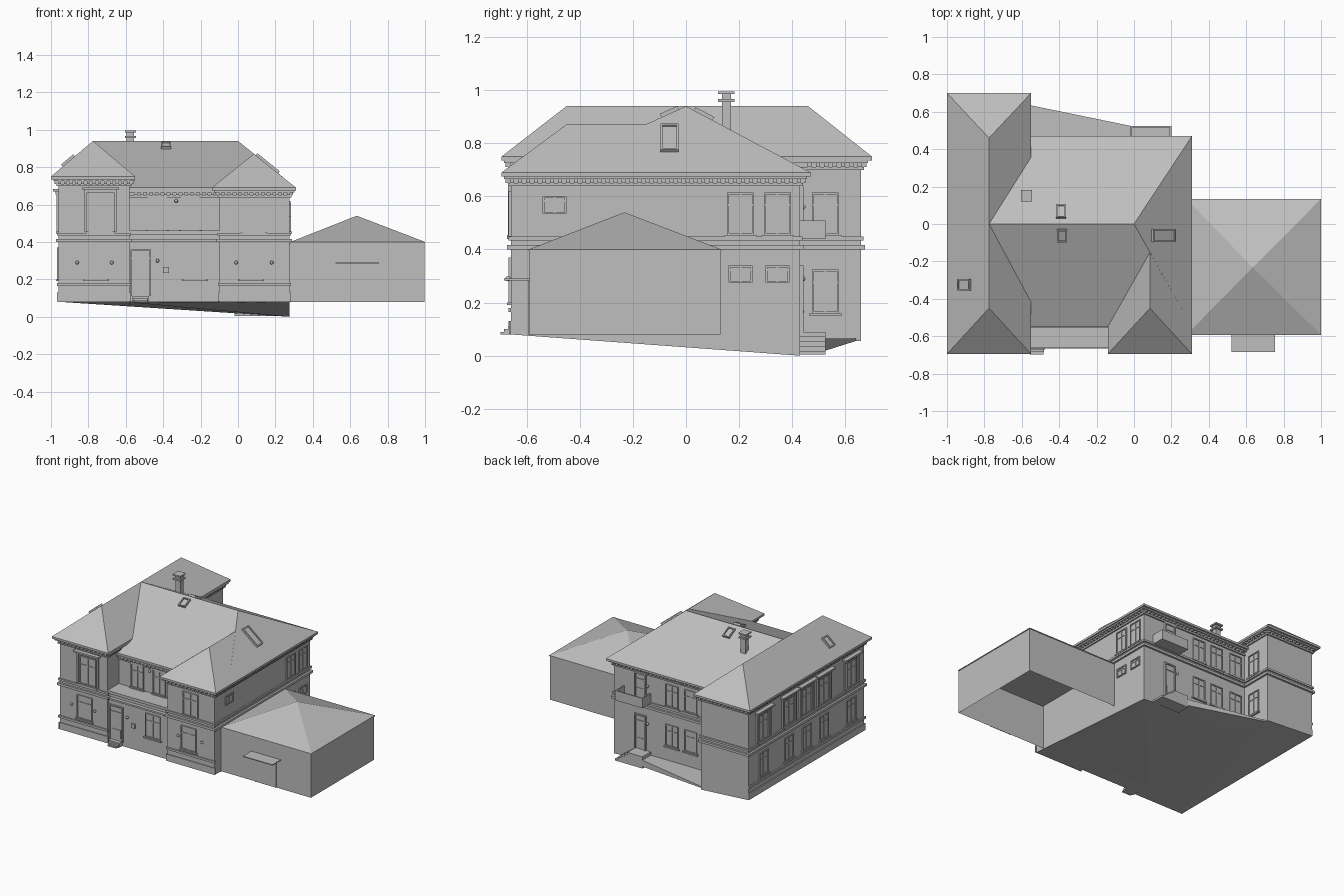
import bpy, bmesh
from mathutils import Vector, Matrix

cube = bpy.data.objects.get("Cube")
if cube:
    bpy.data.objects.remove(cube, do_unlink=True)

mat = bpy.data.materials.new("stone_grey")
mat.use_nodes = True
GREY = (0.52, 0.52, 0.52, 1)
mat.diffuse_color = GREY
mat.node_tree.nodes["Principled BSDF"].inputs["Base Color"].default_value = GREY


def finish(name, bm):
    bmesh.ops.recalc_face_normals(bm, faces=bm.faces)
    me = bpy.data.meshes.new(name)
    bm.to_mesh(me)
    bm.free()
    me.materials.append(mat)
    ob = bpy.data.objects.new(name, me)
    bpy.context.collection.objects.link(ob)
    return ob


def add_box(bm, a, b):
    a, b = Vector(a), Vector(b)
    size = [abs(q) for q in b - a]
    m = Matrix.Translation((a + b) / 2) @ Matrix.Diagonal((*size, 1))
    return bmesh.ops.create_cube(bm, size=1, matrix=m)


def boxes(name, pairs):
    bm = bmesh.new()
    for a, b in pairs:
        add_box(bm, a, b)
    return finish(name, bm)


def hull(name, pts):
    bm = bmesh.new()
    for p in pts:
        bm.verts.new(p)
    bmesh.ops.convex_hull(bm, input=bm.verts)
    bmesh.ops.dissolve_limit(bm, angle_limit=0.01, verts=bm.verts, edges=bm.edges)
    return finish(name, bm)


def rect(x0, x1, y0, y1, z):
    return [(x0, y0, z), (x1, y0, z), (x1, y1, z), (x0, y1, z)]


def ground(x, y):
    # sloping ground: level at the front, falling to the back corner
    t = min(max((y + 0.66) / 1.09, 0), 1)
    return 0.08 - 0.08 * t * (x + 0.96) / 1.235


def body(name, x0, x1, y0, y1, top):
    low = [(x, y, ground(x, y)) for x, y, _ in rect(x0, x1, y0, y1, 0)]
    return hull(name, low + rect(x0, x1, y0, y1, top))


def roof(name, x0, x1, y0, y1, eave, ridge, thick=0.015):
    return hull(name, rect(x0, x1, y0, y1, eave) + rect(x0, x1, y0, y1, eave - thick) + ridge)


def on_wall(side, plane, u, d, z):
    # point on a wall: u along it, d outwards from it
    return {"front": (u, plane - d, z), "back": (u, plane + d, z),
            "left": (plane + d, u, z), "right": (plane - d, u, z)}[side]


def wall_boxes(name, side, plane, parts):
    return boxes(name, [(on_wall(side, plane, u0, d0, z0), on_wall(side, plane, u1, d1, z1))
                        for u0, u1, d0, d1, z0, z1 in parts])


def window(name, side, plane, u, z0, z1, w=0.1, hood=False, sill=True):
    a, b, t = u - w / 2, u + w / 2, 0.007
    zt = z0 + (z1 - z0) * 0.68
    parts = [(a, a + t, 0, 0.008, z0, z1), (b - t, b, 0, 0.008, z0, z1),
             (a, b, 0, 0.008, z0, z0 + t), (a, b, 0, 0.008, z1 - t, z1),
             (u - t / 2, u + t / 2, 0, 0.006, z0, z1), (a, b, 0, 0.006, zt, zt + t),
             (a, b, 0, 0.002, z0, z1)]
    if sill:
        parts.append((a - 0.01, b + 0.01, 0, 0.014, z0 - 0.01, z0))
    if hood:
        parts += [(a - 0.035, b + 0.035, 0, 0.03, z1 + 0.025, z1 + 0.037),
                  (a - 0.02, b + 0.02, 0, 0.015, z1 + 0.01, z1 + 0.025),
                  (a - 0.022, a - 0.008, 0, 0.01, z0, z1 + 0.01),
                  (b + 0.008, b + 0.022, 0, 0.01, z0, z1 + 0.01)]
    wall_boxes(name, side, plane, parts)


def door(name, side, plane, u, z0, z1, w=0.09):
    a, b, t = u - w / 2, u + w / 2, 0.009
    wall_boxes(name, side, plane, [
        (a, a + t, 0, 0.012, z0, z1), (b - t, b, 0, 0.012, z0, z1), (a, b, 0, 0.012, z1 - t, z1),
        (a, b, 0, 0.003, z0, z1), (a, b, 0, 0.008, z1 - 0.05, z1 - 0.043),
        (a + 0.02, b - 0.02, 0, 0.006, z0 + 0.02, z0 + 0.08)])


def dentils(name, side, plane, u0, u1, z):
    n = int((u1 - u0) / 0.03)
    step = (u1 - u0) / n
    wall_boxes(name, side, plane, [(u0 + step * (i + 0.25), u0 + step * (i + 0.75), 0, 0.02, z, z + 0.014)
                                   for i in range(n)])


# Walls
body("left_wing_walls", -0.96, -0.58, -0.66, 0.66, 0.74)
body("main_walls", -0.58, 0.275, -0.53, 0.43, 0.68)
body("right_wing_walls", -0.1, 0.275, -0.66, -0.53, 0.68)
body("entrance_walls", -0.58, -0.1, -0.64, -0.53, 0.44)
boxes("front_terrace", [((-0.58, -0.665, 0.4), (-0.1, -0.53, 0.412)),
                        ((-0.58, -0.66, 0.44), (-0.1, -0.53, 0.46))])

# Roofs
roof("left_wing_roof", -1, -0.55, -0.695, 0.7, 0.75, [(-0.775, -0.45, 0.94), (-0.775, 0.46, 0.94)])
roof("main_roof", -0.775, 0.31, -0.55, 0.47, 0.69, [(-0.775, 0, 0.94), (0, 0, 0.94)])
roof("right_wing_roof", -0.14, 0.31, -0.695, -0.1, 0.69, [(0.085, -0.45, 0.871), (0.085, -0.1, 0.871)])

# Bands that run round each block: string courses and the cornice under the eaves
blocks = {"left_wing": (-0.96, -0.58, -0.66, 0.66, 0.735),
          "main": (-0.58, 0.275, -0.53, 0.43, 0.675),
          "right_wing": (-0.1, 0.275, -0.66, -0.5, 0.675)}
for key, (x0, x1, y0, y1, top) in blocks.items():
    bands = [(0.4, 0.417, 0.014), (0.434, 0.448, 0.009), (top - 0.01, top, 0.026), (top - 0.036, top - 0.024, 0.01)]
    boxes(key + "_bands", [((x0 - d, y0 - d, a), (x1 + d, y1 + d, b)) for a, b, d in bands])
for side, plane, u0, u1, z in [
        ("front", -0.66, -0.97, -0.57, 0.711), ("back", 0.66, -0.97, -0.57, 0.711),
        ("right", -0.96, -0.67, 0.67, 0.711), ("left", -0.58, 0.45, 0.67, 0.711),
        ("left", -0.58, -0.67, -0.53, 0.711), ("front", -0.53, -0.56, -0.12, 0.651),
        ("front", -0.66, -0.11, 0.285, 0.651), ("left", 0.275, -0.67, 0.44, 0.651),
        ("right", -0.1, -0.67, -0.54, 0.651), ("back", 0.43, -0.56, 0.285, 0.651)]:
    dentils(side + "_dentils", side, plane, u0, u1, z)

# Plinth mouldings
for side, plane, u0, u1 in [("front", -0.66, -0.968, -0.572), ("front", -0.66, -0.108, 0.283),
                            ("right", -0.96, -0.668, 0.66)]:
    wall_boxes("plinth", side, plane, [(u0, u1, 0, 0.009, 0.165, 0.18), (u0, u1, 0, 0.006, 0.082, 0.13)])

# Front windows and doors
for u in (-0.76, 0.07, -0.23):
    window("front_lower_window", "front", -0.64 if u == -0.23 else -0.66, u, 0.2, 0.37, 0.12)
window("front_left_upper_window", "front", -0.66, -0.735, 0.455, 0.655, 0.13, hood=True)
window("front_right_upper_window", "front", -0.66, 0.085, 0.45, 0.62, 0.12)
for u in (-0.43, -0.255):
    window("terrace_window", "front", -0.53, u, 0.465, 0.64)
door("front_door", "front", -0.64, -0.52, 0.11, 0.36, 0.11)
boxes("letter_box", [((-0.4, -0.65, 0.235), (-0.37, -0.64, 0.265))])
boxes("front_steps", [((-0.565, -0.67, 0.08), (-0.475, -0.64, 0.11)),
                      ((-0.56, -0.685, 0.08), (-0.48, -0.67, 0.1)),
                      ((-0.555, -0.698, 0.08), (-0.485, -0.685, 0.09))])

# Side windows
for u in (0.205, 0.345):
    window("side_upper_window", "left", 0.275, u, 0.455, 0.615)
    window("side_lower_window", "left", 0.275, u, 0.275, 0.34, 0.09, sill=False)
window("side_small_window", "left", 0.275, -0.495, 0.535, 0.6, 0.09, sill=False)
window("wing_inner_upper_window", "left", -0.58, 0.525, 0.455, 0.615)
window("wing_inner_lower_window", "left", -0.58, 0.525, 0.16, 0.325)
for u in (0.49, 0.2, 0, -0.2, -0.51):
    window("wing_outer_upper_window", "right", -0.96, u, 0.455, 0.645, 0.12, hood=True)
    window("wing_outer_lower_window", "right", -0.96, u, 0.2, 0.37)

# Back windows, doors, balcony, path and steps
for u in (-0.5, -0.34, -0.19):
    window("back_upper_window", "back", 0.43, u, 0.455, 0.615)
    window("back_lower_window", "back", 0.43, u, 0.17, 0.325)
door("back_door", "back", 0.43, 0.06, 0.09, 0.34)
door("balcony_door", "back", 0.43, 0.06, 0.45, 0.64)
boxes("back_balcony", [((-0.02, 0.43, 0.44), (0.2, 0.525, 0.455)),
                       ((-0.02, 0.515, 0.455), (0.2, 0.525, 0.51)),
                       ((-0.02, 0.43, 0.455), (-0.01, 0.515, 0.51)),
                       ((0.19, 0.43, 0.455), (0.2, 0.515, 0.51))])
path = [(-0.58, 0.43), (-0.58, 0.64), (-0.49, 0.525), (-0.02, 0.525), (-0.02, 0.43)]
hull("back_path", [(x, y, ground(x, y)) for x, y in path] + [(x, y, 0.065) for x, y in path])
boxes("back_steps", [((-0.02, 0.43, 0.005), (0.2 - i * 0.025, 0.525, 0.018 * (i + 1))) for i in range(5)])

# Wall lamps
bm = bmesh.new()
for p in [(-0.86, -0.67, 0.29), (-0.675, -0.67, 0.29), (-0.01, -0.67, 0.29), (0.18, -0.67, 0.29),
          (-0.43, -0.65, 0.3), (-0.33, -0.54, 0.62), (0.0, 0.44, 0.29), (0.0, 0.44, 0.56)]:
    bmesh.ops.create_uvsphere(bm, u_segments=10, v_segments=6, radius=0.01, matrix=Matrix.Translation(p))
finish("wall_lamps", bm)

# Chimney
boxes("chimney", [((-0.595, 0.135, 0.8), (-0.555, 0.17, 0.985)),
                  ((-0.605, 0.12, 0.955), (-0.545, 0.182, 0.966)),
                  ((-0.605, 0.12, 0.985), (-0.545, 0.182, 0.995))])

# Roof lights lying on the slopes
for name, spot, normal, w, l in [
        ("back_roof_light", (-0.39, 0.065, 0.905), (0, 0.53, 1), 0.055, 0.08),
        ("front_roof_light", (-0.385, -0.06, 0.913), (0, -0.455, 1), 0.055, 0.072),
        ("right_roof_light", (0.155, -0.062, 0.815), (0.806, 0, 1), 0.068, 0.155),
        ("left_roof_light", (-0.905, -0.325, 0.83), (-0.844, 0, 1), 0.06, 0.085)]:
    x, y, t = w / 2, l / 2, 0.008
    ob = boxes(name, [((-x, -y, -0.01), (x, y, 0.006)),
                      ((-x, -y, 0), (-x + t, y, 0.014)), ((x - t, -y, 0), (x, y, 0.014)),
                      ((-x, -y, 0), (x, -y + t, 0.014)), ((-x, y - t, 0), (x, y, 0.014))])
    ob.location = spot
    ob.rotation_euler = Vector(normal).to_track_quat("Z", "Y").to_euler()

# Garage, open underneath
bm = bmesh.new()
add_box(bm, (0.276, -0.59, 0.08), (0.996, 0.13, 0.395))
bm.normal_update()
bmesh.ops.delete(bm, geom=[f for f in bm.faces if abs(f.normal.z) > 0.9], context="FACES_ONLY")
finish("garage_walls", bm)
roof("garage_roof", 0.28, 1, -0.593, 0.134, 0.4, [(0.635, -0.232, 0.54)], 0.006)
boxes("garage_canopy", [((0.52, -0.685, 0.284), (0.755, -0.59, 0.29))])
wall_boxes("garage_door", "front", -0.59, [(0.56, 0.715, 0, 0.003, 0.08, 0.275),
                                           (0.635, 0.64, 0, 0.006, 0.08, 0.275),
                                           (0.555, 0.56, 0, 0.006, 0.08, 0.28),
                                           (0.715, 0.72, 0, 0.006, 0.08, 0.28)])
